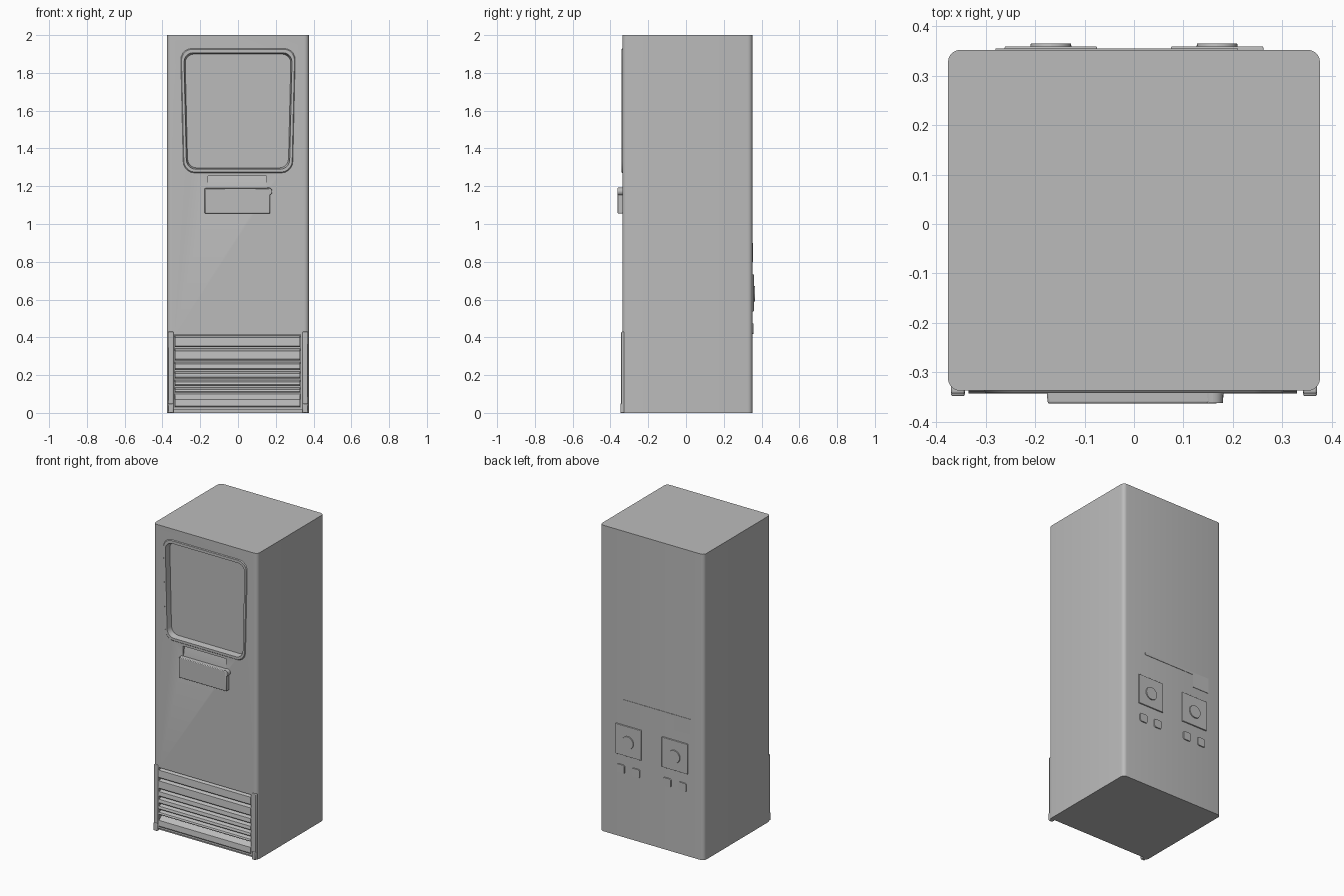
import bpy, bmesh, math
from mathutils import Vector

cube = bpy.data.objects.get("Cube")
if cube:
    bpy.data.objects.remove(cube, do_unlink=True)

grey = bpy.data.materials.new("plain_grey")
grey.use_nodes = True
grey.diffuse_color = (0.5, 0.5, 0.5, 1)
grey.node_tree.nodes["Principled BSDF"].inputs["Base Color"].default_value = (0.5, 0.5, 0.5, 1)

# Maps (u, v, depth) to x, y, z for each extrusion direction
AXES = {"x": lambda u, v, d: Vector((d, u, v)),
        "y": lambda u, v, d: Vector((u, d, v)),
        "z": lambda u, v, d: Vector((u, v, d))}
FRONT, BACK = -0.337, 0.352


def rounded(u0, u1, v0, v1, r, taper=0.0, steps=5):
    """Rounded rectangle; taper narrows its lower edge."""
    pts = []
    for i, (u, v) in enumerate([(u1 - r, v1 - r), (u0 + r, v1 - r), (u0 + r, v0 + r), (u1 - r, v0 + r)]):
        for s in range(steps + 1):
            a = math.pi / 2 * (i + s / steps)
            pts.append((u + r * math.cos(a), v + r * math.sin(a)))
    mid = (u0 + u1) / 2
    return [(mid + (u - mid) * (1 - taper * (v1 - v) / (v1 - v0)), v) for u, v in pts]


def prism(name, outline, axis, d0, d1, scale=1.0, bevel=0.0):
    """Extrude an outline from d0 to d1, scaling the far end about its centre."""
    cu = sum(p[0] for p in outline) / len(outline)
    cv = sum(p[1] for p in outline) / len(outline)
    bm = bmesh.new()
    near = [bm.verts.new(AXES[axis](u, v, d0)) for u, v in outline]
    far = [bm.verts.new(AXES[axis](cu + (u - cu) * scale, cv + (v - cv) * scale, d1)) for u, v in outline]
    bm.faces.new(near)
    bm.faces.new(far[::-1])
    for i in range(len(near)):
        j = (i + 1) % len(near)
        bm.faces.new((near[j], near[i], far[i], far[j]))
    bmesh.ops.recalc_face_normals(bm, faces=bm.faces)
    mesh = bpy.data.meshes.new(name)
    bm.to_mesh(mesh)
    bm.free()
    obj = bpy.data.objects.new(name, mesh)
    bpy.context.collection.objects.link(obj)
    mesh.materials.append(grey)
    if bevel:
        mod = obj.modifiers.new("soft_edges", "BEVEL")
        mod.width, mod.segments = bevel, 2
    return obj


def activate(obj):
    bpy.ops.object.select_all(action="DESELECT")
    obj.select_set(True)
    bpy.context.view_layer.objects.active = obj


def cut(target, cutter):
    mod = target.modifiers.new("cut", "BOOLEAN")
    mod.operation, mod.solver, mod.object = "DIFFERENCE", "EXACT", cutter
    activate(target)
    bpy.ops.object.modifier_apply(modifier=mod.name)


def box(u0, u1, v0, v1):
    return [(u0, v0), (u1, v0), (u1, v1), (u0, v1)]


# Cabinet and the slim raised frame round the window
body = prism("cabinet_body", rounded(-0.376, 0.376, FRONT, BACK, 0.025), "z", 0, 2)
frame = prism("window_frame", rounded(-0.305, 0.305, 1.27, 1.93, 0.06, 0.05), "y", FRONT + 0.001, -0.342, 0.985)

# Recesses: window, return slot ramp, grille opening and toe space
cutters = [
    prism("window_cutter", rounded(-0.292, 0.292, 1.285, 1.912, 0.05, 0.05), "y", -0.37, -0.305, 0.96),
    prism("slot_cutter", [(-0.35, 1.18), (-0.35, 1.255), (-0.322, 1.255), (FRONT, 1.18)], "x", -0.16, 0.15),
    prism("grille_cutter", box(-0.335, 0.33, 0.03, 0.415), "y", -0.37, -0.305),
    prism("toe_cutter", box(-0.345, 0.345, -0.02, 0.016), "y", -0.37, -0.32),
]
for c in cutters:
    cut(body, c)
cut(frame, cutters[0])
for c in cutters:
    bpy.data.objects.remove(c, do_unlink=True)

# Grille slats, each with a sloped top
levels = [0.022, 0.1, 0.135, 0.175, 0.22, 0.27, 0.34, 0.41]
for i, (lo, hi) in enumerate(zip(levels, levels[1:])):
    drop = 0.03 if i == 0 else 0.012
    prism(f"grille_slat_{i + 1}", [(-0.304, lo + 0.008), (-0.338, lo + 0.008), (-0.343, lo + 0.014),
                                   (-0.338, hi - drop), (-0.304, hi)], "x", -0.334, 0.329)

# Corner posts with small feet beside the grille
for side, s in (("left", 1), ("right", -1)):
    u0, u1 = sorted((s * 0.342, s * 0.37))
    prism(f"{side}_grille_post", box(u0, u1, 0.0, 0.43), "y", -0.325, -0.343, bevel=0.004)
    prism(f"{side}_foot", box(u0, u1, 0.0, 0.05), "y", -0.325, -0.348, bevel=0.004)

# Front dispenser box with its round knob
prism("dispenser_box", box(-0.178, 0.172, 1.055, 1.19), "y", -0.32, -0.363, 0.98, bevel=0.004)
prism("dispenser_knob", rounded(0.138, 0.182, 1.15, 1.194, 0.0219), "y", -0.32, -0.362, 0.9)

# Rear connection plates, sockets and buttons
for side, x in (("left", 0.168), ("right", -0.168)):
    prism(f"{side}_rear_plate", box(x - 0.095, x + 0.095, 0.535, 0.735), "y", 0.34, 0.359, 0.98, bevel=0.002)
    prism(f"{side}_rear_socket", rounded(x - 0.045, x + 0.045, 0.585, 0.675, 0.0449), "y", 0.34, 0.365, 0.9)
    for i, dx in enumerate((-0.055, 0.055)):
        prism(f"{side}_rear_button_{i + 1}", rounded(x + dx - 0.03, x + dx + 0.03, 0.415, 0.475, 0.012),
              "y", 0.34, 0.358, 0.9)

# Faint rear label strips
prism("rear_label_strip", box(-0.16, 0.21, 0.885, 0.9), "y", 0.34, 0.3545)
prism("rear_side_label", box(-0.28, -0.16, 0.8, 0.9), "y", 0.34, 0.3545)

# Smooth the rounded surfaces while keeping crisp edges
bpy.ops.object.select_all(action="DESELECT")
for obj in bpy.context.collection.objects:
    if obj.type == "MESH" and grey.name in obj.data.materials:
        obj.select_set(True)
bpy.context.view_layer.objects.active = body
bpy.ops.object.shade_smooth_by_angle(angle=math.radians(35))
